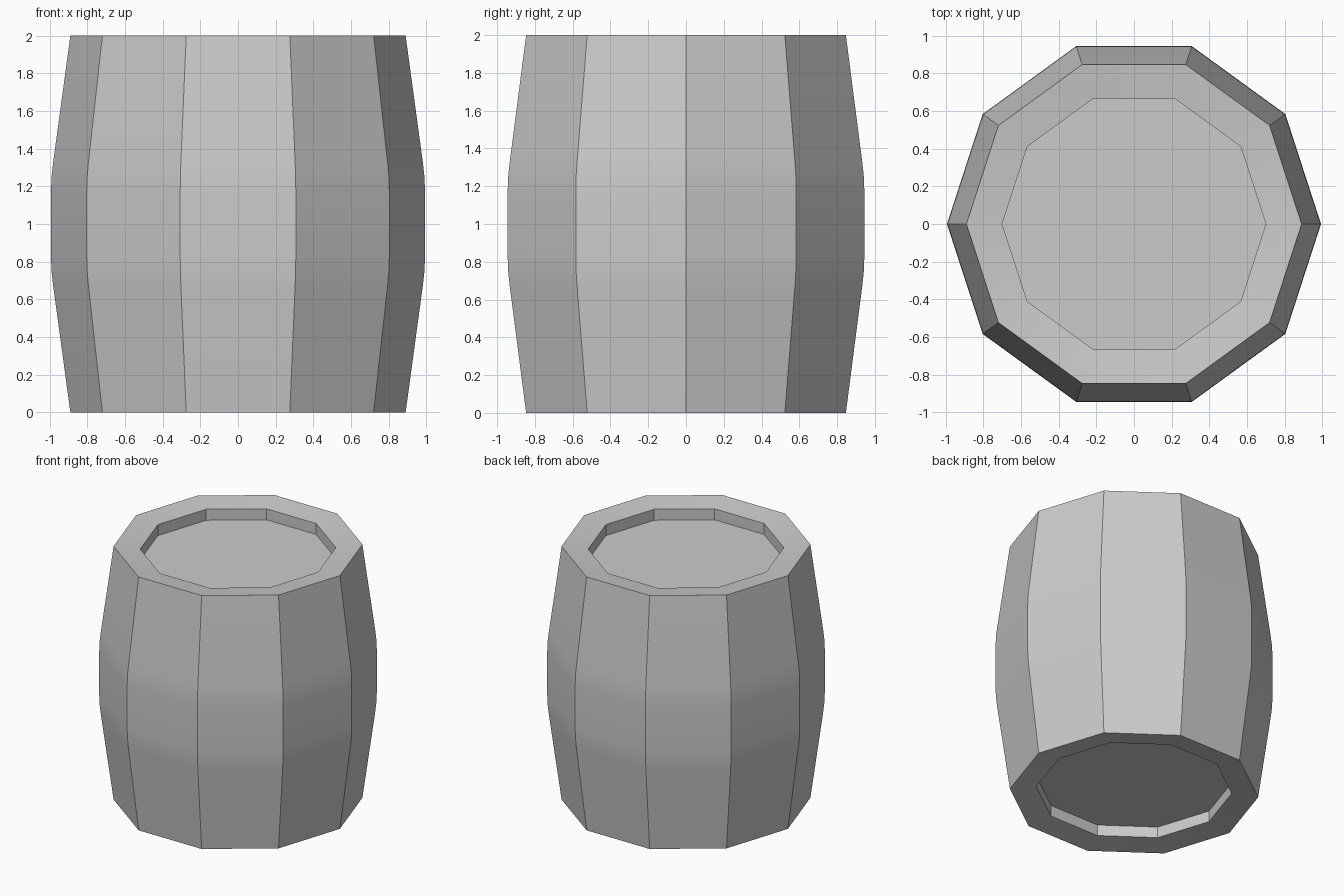
import bpy, bmesh, math

if "Cube" in bpy.data.objects:
    bpy.data.objects.remove(bpy.data.objects["Cube"])

SIDES = 10
RIM_DIP = 0.024  # rim slopes gently down towards the lid
LID = 0.111      # depth of both recessed lids

# Lower half profile (radius, z), mirrored about z = 1
lower = [(0.70, LID), (0.70, RIM_DIP), (0.89, 0.0), (0.981, 0.67), (0.99, 0.75), (0.993, 0.83)]
profile = lower + [(r, 2.0 - z) for r, z in reversed(lower)]

# Ten-sided barrel body with recessed lids
bm = bmesh.new()
rings = [[bm.verts.new((r * math.cos(math.tau * i / SIDES),
                        r * math.sin(math.tau * i / SIDES), z))
          for i in range(SIDES)] for r, z in profile]
for a, b in zip(rings, rings[1:]):
    for i in range(SIDES):
        j = (i + 1) % SIDES
        bm.faces.new((a[i], a[j], b[j], b[i]))
bm.faces.new(rings[0][::-1])
bm.faces.new(rings[-1])
bmesh.ops.recalc_face_normals(bm, faces=bm.faces)

mesh = bpy.data.meshes.new("barrel")
bm.to_mesh(mesh)
bm.free()
barrel = bpy.data.objects.new("barrel", mesh)
bpy.context.collection.objects.link(barrel)

# Soft belly bend, crisp stave edges
bpy.context.view_layer.objects.active = barrel
barrel.select_set(True)
bpy.ops.object.shade_smooth_by_angle(angle=math.radians(30))
